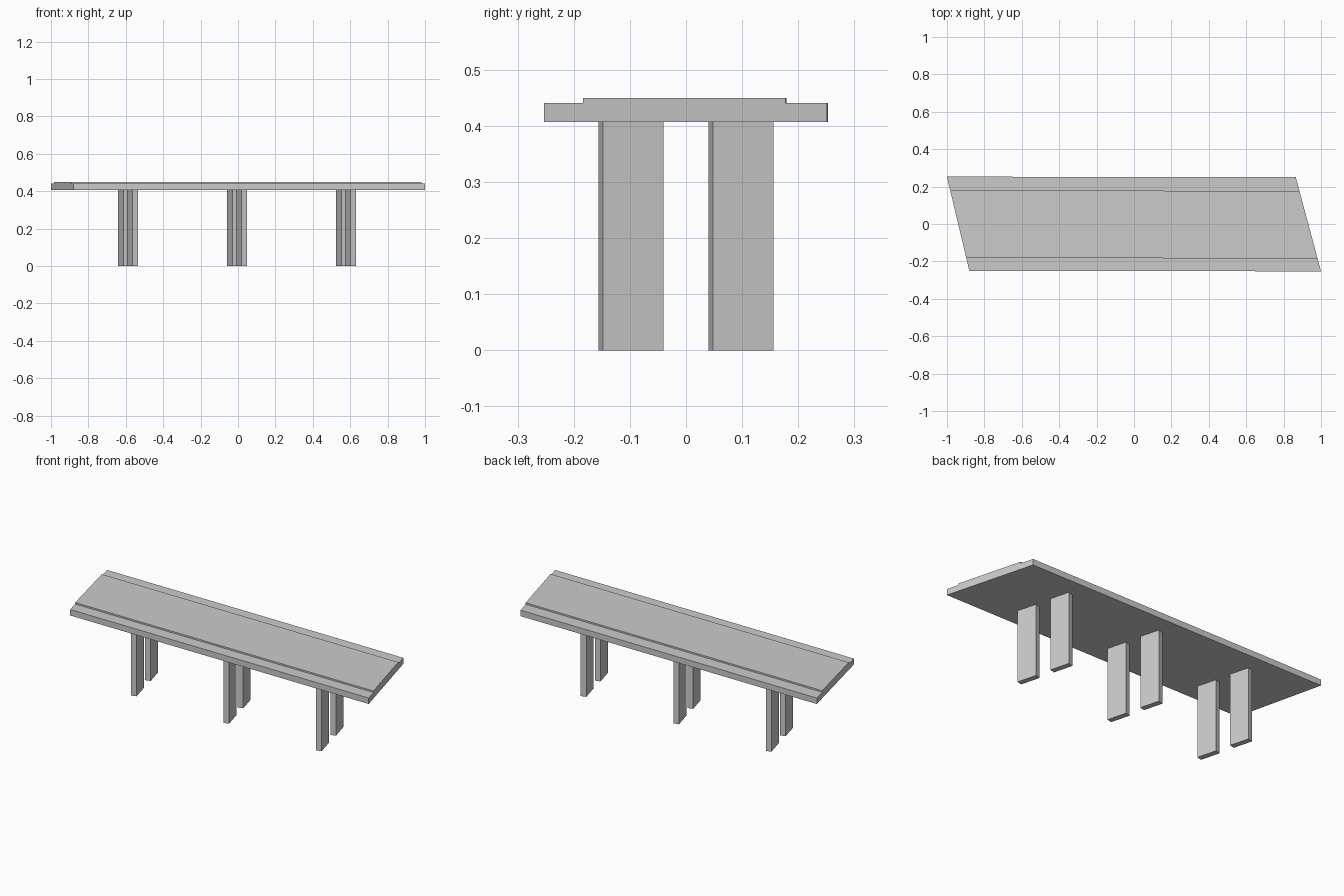
import bpy, bmesh
from math import radians
from mathutils import Matrix, Vector

old = bpy.data.objects.get("Cube")
if old:
    bpy.data.objects.remove(old, do_unlink=True)

# Single concrete colour
GREY = (0.6, 0.6, 0.6, 1)
concrete = bpy.data.materials.new("concrete_grey")
concrete.use_nodes = True
concrete.diffuse_color = GREY
concrete.node_tree.nodes["Principled BSDF"].inputs["Base Color"].default_value = GREY


def finish(name, bm):
    bmesh.ops.recalc_face_normals(bm, faces=bm.faces)
    mesh = bpy.data.meshes.new(name)
    bm.to_mesh(mesh)
    bm.free()
    mesh.materials.append(concrete)
    obj = bpy.data.objects.new(name, mesh)
    bpy.context.collection.objects.link(obj)
    return obj


# Skewed deck: stepped cross-section (y, z) lofted between two slanted ends
UNDER, LEDGE, ROAD = 0.407, 0.441, 0.45
section = [(-0.252, UNDER), (0.252, UNDER), (0.252, LEDGE), (0.178, LEDGE),
           (0.178, ROAD), (-0.183, ROAD), (-0.183, LEDGE), (-0.252, LEDGE)]


def deck_end(bm, middle, skew, drift):
    return [bm.verts.new((middle - skew * (y + drift), y + drift, z)) for y, z in section]


bm = bmesh.new()
west = deck_end(bm, -0.94, 0.238, 0.001)
east = deck_end(bm, 0.932, 0.268, -0.001)
bm.faces.new(west)
bm.faces.new(east)
for i in range(len(section)):
    j = (i + 1) % len(section)
    bm.faces.new((west[i], west[j], east[j], east[i]))
finish("deck", bm)

# Three pairs of slab piers, turned to follow the skew
for label, x in (("right", -0.588), ("middle", -0.006), ("left", 0.577)):
    for side, sign in (("front", -1), ("back", 1)):
        bm = bmesh.new()
        bmesh.ops.create_cube(bm, size=1)
        bmesh.ops.scale(bm, vec=Vector((0.031, 0.112, UNDER)), verts=bm.verts)
        bmesh.ops.rotate(bm, matrix=Matrix.Rotation(radians(15), 3, "Z"), verts=bm.verts)
        pier = finish(f"{label}_{side}_pier", bm)
        pier.location = (x - sign * 0.024, sign * 0.098, UNDER / 2)
